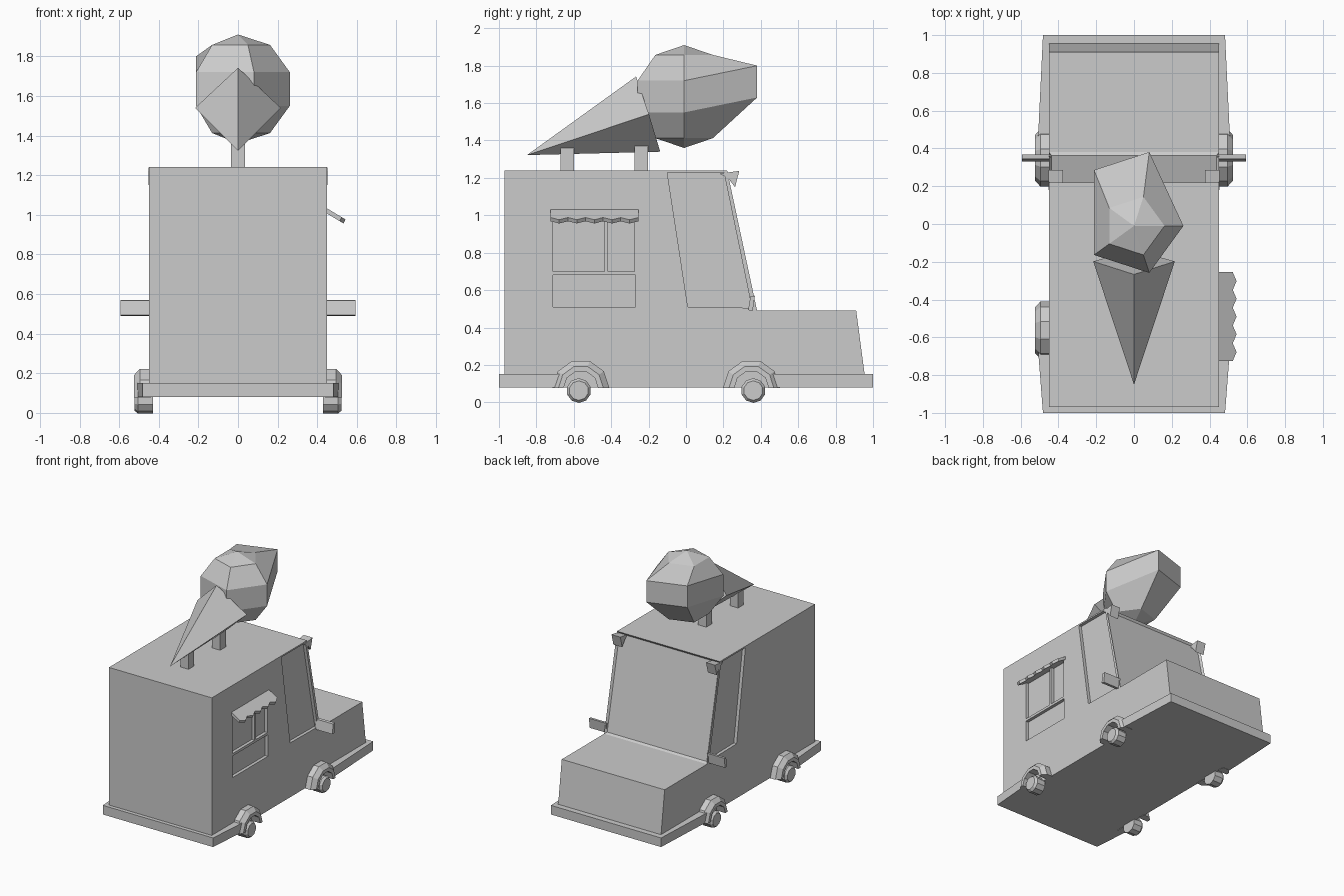
import bpy, bmesh, math
from mathutils import Vector

if "Cube" in bpy.data.objects:
    bpy.data.objects.remove(bpy.data.objects["Cube"])


def make(name, verts, faces):
    bm = bmesh.new()
    vs = [bm.verts.new(v) for v in verts]
    for f in faces:
        bm.faces.new([vs[i] for i in f])
    bmesh.ops.recalc_face_normals(bm, faces=bm.faces)
    me = bpy.data.meshes.new(name)
    bm.to_mesh(me)
    bm.free()
    ob = bpy.data.objects.new(name, me)
    bpy.context.collection.objects.link(ob)
    return ob


def loft(name, loops, close=False):
    """Skin equal-length closed loops and cap both ends."""
    n = len(loops[0])
    faces = [(k * n + i, k * n + (i + 1) % n, (k + 1) * n + (i + 1) % n, (k + 1) * n + i)
             for k in range(len(loops) - 1) for i in range(n)]
    faces += [tuple(range(n)), tuple((len(loops) - 1) * n + i for i in range(n))]
    return make(name, [p for l in loops for p in l], faces)


def prism(name, yz, x0, x1):
    return loft(name, [[(x, y, z) for y, z in yz] for x in (x0, x1)])


def rect(y0, y1, z0, z1):
    return [(y0, z0), (y1, z0), (y1, z1), (y0, z1)]


def carve(ob, yz, x0, x1):
    cutter = prism("cutter", yz, x0, x1)
    cutter.hide_render = True
    mod = ob.modifiers.new("cut", "BOOLEAN")
    mod.operation, mod.solver, mod.object = "DIFFERENCE", "EXACT", cutter
    bpy.context.view_layer.objects.active = ob
    bpy.ops.object.modifier_apply(modifier=mod.name)
    bpy.data.objects.remove(cutter)


# Van body: side profile extruded across the width
body = prism("van_body", [(-.97, .08), (.96, .08), (.955, .15), (.91, .49),
                          (.38, .49), (.22, 1.24), (-.97, 1.24)], -.45, .45)

# Windscreen: inset and sunken slanted face
bm = bmesh.new()
bm.from_mesh(body.data)
screen = next(f for f in bm.faces if f.normal.y > .5 and .7 < f.calc_center_median().z < 1)
bmesh.ops.inset_region(bm, faces=[screen], thickness=.02)
bmesh.ops.translate(bm, verts=screen.verts, vec=screen.normal * -.015)
bm.to_mesh(body.data)
bm.free()

# Cab door windows, both sides
door = [(-.10, 1.228), (.01, .51), (.352, .505), (.203, 1.228)]
for s in (-1, 1):
    carve(body, door, s * .425, s * .6)

# Serving hatch: two panes and a lower panel, right side only
for r in ((-.71, -.435, .70, 1.01), (-.418, -.275, .70, 1.01), (-.71, -.27, .51, .68)):
    carve(body, rect(*r), .425, .6)

# Zigzag awning
teeth = 5
edge = [(.523 if i % 2 == 0 else .543, -.725 + .47 * i / (2 * teeth)) for i in range(2 * teeth + 1)]
outline = [(.445, -.255), (.445, -.725)] + edge
loft("awning", [[(x - d * .5, y, 1.032 - (x - .45) * .6 - d) for x, y in outline] for d in (0, .02)])

# Front and rear bumpers wrapping to the wheel arches
for name, y0, y1 in (("front_bumper", 1, .455), ("rear_bumper", -1, -.665)):
    plan = [(-.482, y0), (.482, y0), (.508, y1), (-.508, y1)]
    loft(name, [[(x, y, z) for x, y in plan] for z in (.08, .152)])

# Wheel arches and wheels
section = [(.152, .44), (.152, .495), (.12, .525), (.092, .525), (.092, .44)]
for end, ya, yw in (("front", .35, .36), ("rear", -.562, -.573)):
    for side, s in (("left", -1), ("right", 1)):
        arch = [[(s * x, ya + r * math.cos(math.pi * k / 5), .077 + r * math.sin(math.pi * k / 5))
                 for r, x in section] for k in range(6)]
        loft(f"{end}_{side}_arch", arch)
        rings = [(.43, .066), (.505, .066), (.522, .052)]
        loft(f"{end}_{side}_wheel",
             [[(s * x, yw + r * math.cos(math.pi * (k + .5) / 5), .063 + r * math.sin(math.pi * (k + .5) / 5))
               for k in range(10)] for x, r in rings])

# Side mirrors and roof-edge lamps
for side, s in (("left", -1), ("right", 1)):
    prism(f"{side}_mirror", [(.332, .493), (.357, .49), (.368, .57), (.345, .568)], s * .44, s * .592)
    prism(f"{side}_lamp", [(.18, 1.222), (.225, 1.2), (.262, 1.15), (.285, 1.238)], s * .375, s * .452)

# Posts holding the rooftop cone
prism("rear_post", rect(-.67, -.60, 1.23, 1.36), -.036, .036)
prism("front_post", rect(-.275, -.203, 1.23, 1.40), -.036, .036)

# Four-sided wafer cone
make("wafer_cone", [(0, -.85, 1.322), (0, -.267, 1.742), (.216, -.198, 1.54), (0, -.138, 1.34), (-.216, -.198, 1.54)],
     [(0, 1, 2), (0, 2, 3), (0, 3, 4), (0, 4, 1), (1, 2, 3, 4)])

# Five-sided scoop, its leading vertices pulled forward and up
R, cy, cz = .275, -.01, 1.635
verts = [(0, cy, cz + R), (0, cy, cz - R)]
for k in range(1, 5):
    a = math.pi * k / 5
    for i in range(5):
        b = math.tau * i / 5
        p = Vector((R * math.sin(a) * math.cos(b), cy + R * math.sin(a) * math.sin(b), cz + R * math.cos(a)))
        if k in (2, 3) and i in (1, 2):
            p += Vector((0, .142, .08))
        verts.append(p)
faces = []
for i in range(5):
    j = (i + 1) % 5
    faces += [(0, 2 + i, 2 + j), (1, 17 + i, 17 + j)]
    faces += [(2 + 5 * k + i, 2 + 5 * k + j, 7 + 5 * k + j, 7 + 5 * k + i) for k in range(3)]
make("ice_cream_scoop", verts, faces)
